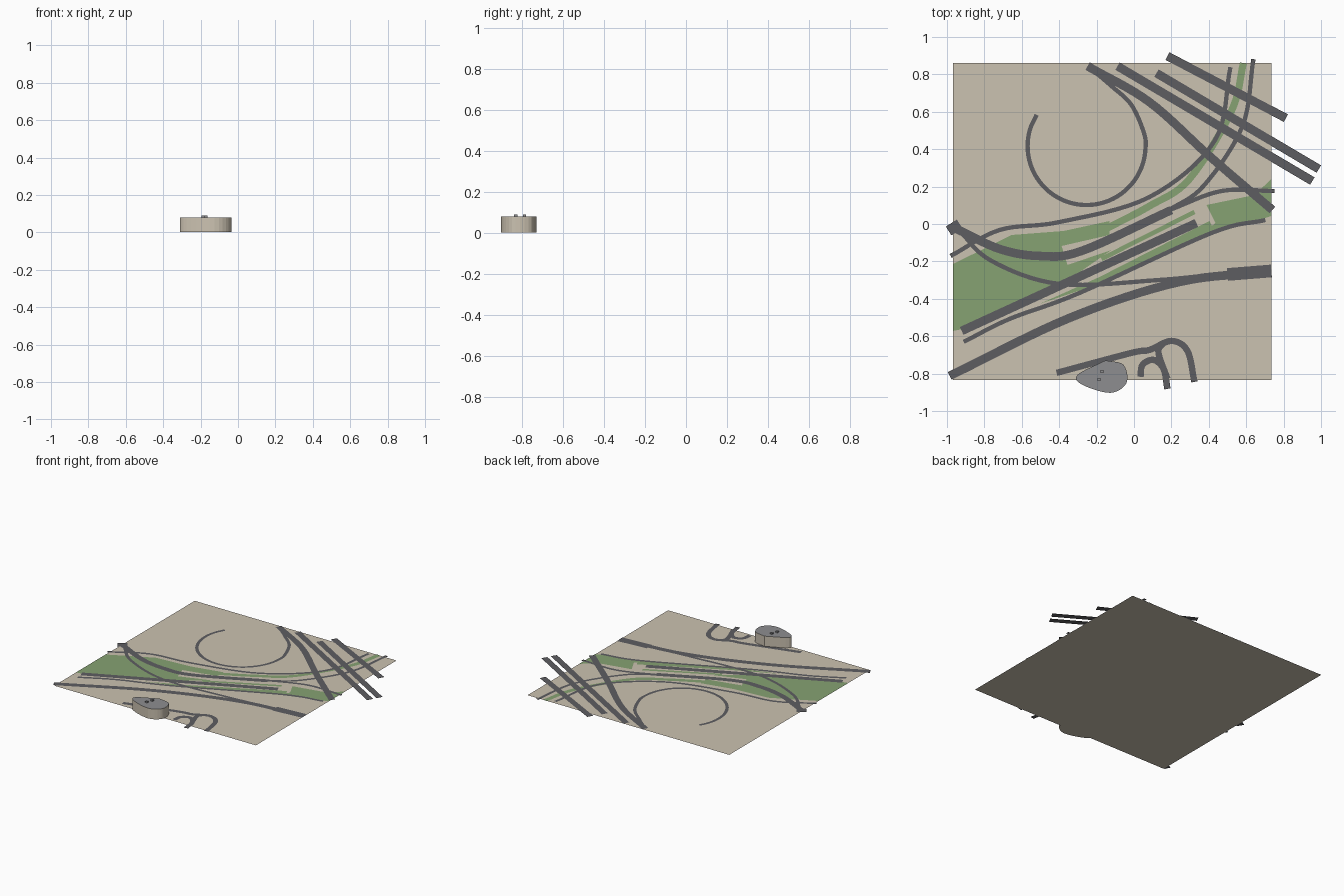
import bpy
from math import sin, cos, radians
from mathutils import Vector

if "Cube" in bpy.data.objects:
    bpy.data.objects.remove(bpy.data.objects["Cube"])

# Positions come from a site plan (column, row) and are scaled to model units
SCALE, ORIGIN = 187.2, Vector((1134.5, 225))


def plan(points):
    return [Vector((x - ORIGIN.x, ORIGIN.y - y)) / SCALE for x, y in points]


def material(name, color):
    m = bpy.data.materials.new(name)
    m.diffuse_color = (*color, 1)
    m.use_nodes = True
    m.node_tree.nodes["Principled BSDF"].inputs["Base Color"].default_value = m.diffuse_color
    return m


SAND = material("sand", (0.60, 0.54, 0.44))
GREEN = material("grass_green", (0.24, 0.36, 0.17))
ASPHALT = material("asphalt", (0.11, 0.11, 0.12))
ROOF = material("roof_grey", (0.27, 0.27, 0.28))
WIDE, MID, THIN = 0.046, 0.034, 0.023
GRASS_Z, ROAD_Z = 0.001, 0.002


def add_mesh(name, verts, faces, mat):
    me = bpy.data.meshes.new(name)
    me.from_pydata(verts, [], faces)
    me.materials.append(mat)
    ob = bpy.data.objects.new(name, me)
    bpy.context.collection.objects.link(ob)
    return ob


def smooth(pts, steps=8):
    """Catmull-Rom curve through the points."""
    if len(pts) < 3:
        return pts
    p = [2 * pts[0] - pts[1]] + pts + [2 * pts[-1] - pts[-2]]
    out = []
    for a, b, c, d in zip(p, p[1:], p[2:], p[3:]):
        for t in (i / steps for i in range(steps)):
            out.append(b + ((c - a) * t + (2 * a - 5 * b + 4 * c - d) * t ** 2
                            + (3 * b - a - 3 * c + d) * t ** 3) / 2)
    return out + [pts[-1]]


def ribbon(name, width, points, z=ROAD_Z, mat=ASPHALT):
    """Flat strip of constant width along a smooth centre line."""
    pts = smooth(plan(points))
    verts = []
    for i, p in enumerate(pts):
        d = (pts[min(i + 1, len(pts) - 1)] - pts[max(i - 1, 0)]).normalized()
        n = Vector((-d.y, d.x)) * width / 2
        verts += [(*(p + n), z), (*(p - n), z)]
    faces = [(k, k + 1, k + 3, k + 2) for k in range(0, 2 * len(pts) - 2, 2)]
    return add_mesh(name, verts, faces, mat)


def patch(name, points, z=GRASS_Z, mat=GREEN):
    """Flat polygon facing up."""
    pts = plan(points)
    if sum(a.cross(b) for a, b in zip(pts, pts[1:] + pts[:1])) < 0:
        pts.reverse()
    return add_mesh(name, [(*p, z) for p in pts], [tuple(range(len(pts)))], mat)


def prism(name, pts, z0, z1, side, top):
    """Extruded counter-clockwise outline with its own top material."""
    n = len(pts)
    verts = [(*p, z) for z in (z0, z1) for p in pts]
    faces = [(i, (i + 1) % n, n + (i + 1) % n, n + i) for i in range(n)]
    faces += [tuple(reversed(range(n))), tuple(range(n, 2 * n))]
    ob = add_mesh(name, verts, faces, side)
    ob.data.materials.append(top)
    ob.data.polygons[-1].material_index = 1
    return ob


# Ground sheet
patch("ground", [(953.5, 381), (1272, 381), (1272, 64), (953.5, 64)], 0, SAND)

# Grass between the roads
patch("west_grass", [(953.5, 332), (953.5, 265), (1012, 236), (1064, 232), (1110, 222), (1110, 236),
                     (1062, 247), (1068, 266), (1112, 251), (1066, 283), (964, 330)])
ribbon("curved_verge", 0.038, [(1108, 229), (1150, 207), (1190, 180), (1232, 112), (1244, 64)],
       GRASS_Z, GREEN)
ribbon("middle_verge", 0.024, [(1102, 260), (1195, 213)], GRASS_Z, GREEN)
patch("south_verge", [(1040, 305), (1100, 278), (1210, 222), (1216, 234), (1100, 285)])
patch("east_grass", [(1207, 206), (1255, 196), (1272, 180), (1272, 217), (1195, 241), (1216, 224)])

# Main highways
ribbon("south_highway", WIDE, [(950, 377), (1070, 319), (1180, 283), (1272, 273)])
ribbon("south_highway_end", 0.068, [(1228, 275.5), (1272, 272)])
ribbon("centre_highway", WIDE, [(962, 332), (1197, 224)])
ribbon("north_highway", WIDE, [(957, 230), (1000, 250), (1040, 257), (1082, 252), (1172, 211)])
ribbon("west_junction", 0.056, [(949, 232), (960, 225)])
ribbon("cross_highway", WIDE, [(1088, 67), (1150, 103), (1210, 157), (1273, 211)])

# Diagonal highways
ribbon("diagonal_highway_a", WIDE, [(1118, 67), (1313, 182)])
ribbon("diagonal_highway_b", WIDE, [(1157, 74), (1319.5, 170)])
ribbon("diagonal_highway_c", WIDE, [(1168, 57), (1286.5, 119)])

# Slip roads and ramps
ribbon("service_road", THIN, [(964, 343), (1010, 320), (1080, 294), (1212, 234), (1266, 221)])
ribbon("outer_curve", THIN, [(951, 257), (1000, 231), (1060, 223), (1150, 198), (1215, 142), (1231, 68)])
ribbon("inner_curve", THIN, [(1168, 212), (1204, 187), (1243, 127), (1254, 60)])
ribbon("east_ramp", THIN, [(1170, 211), (1222, 192), (1275, 192)])
ribbon("west_ramp", THIN, [(959, 231), (992, 262), (1060, 285), (1160, 281), (1228, 274)])

# Loop ramp: lead-in followed by an arc
arc = [(1087 + 59 * cos(radians(a)), 147 + 59 * sin(radians(a))) for a in range(-12, 213, 16)]
ribbon("loop_ramp", THIN, [(1092, 70), (1112, 87), (1132, 106)] + arc)

# Small streets beside the building
ribbon("local_street", MID, [(1057, 374), (1132, 354), (1150, 351), (1172, 342), (1188, 352), (1195, 383)])
ribbon("drop_off_loop", MID, [(1141, 378), (1143, 366), (1154, 361), (1164, 370), (1168, 390)])
ribbon("drop_off_link", MID, [(1163, 345), (1159, 354), (1168, 380)])

# Teardrop-shaped building with a grey roof
outline = [(1106, 361.5), (1078, 376), (1083, 386), (1111, 394), (1127, 384), (1124, 366), (1106, 361.5)]
prism("building", smooth(plan(outline), 5)[:-1], 0.002, 0.08, SAND, ROOF)

# Roof vents
for k, centre in enumerate([(1102.5, 372.5), (1099.5, 380.5)]):
    c = plan([centre])[0]
    corners = [c + Vector(v) * 0.008 for v in ((-1, -1), (1, -1), (1, 1), (-1, 1))]
    prism(f"roof_vent_{k + 1}", corners, 0.078, 0.09, ROOF, ROOF)
